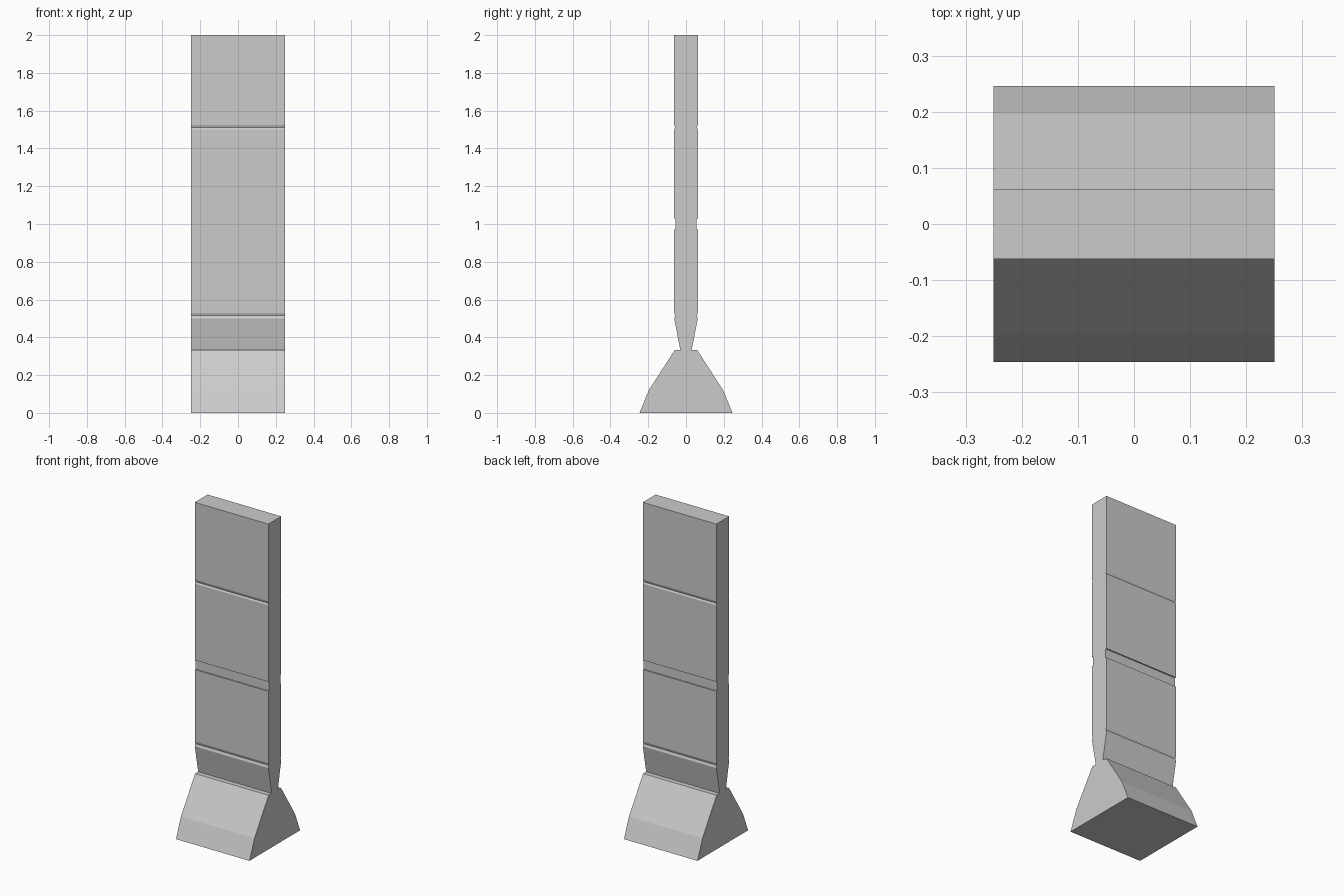
import bpy, bmesh

if "Cube" in bpy.data.objects:
    bpy.data.objects.remove(bpy.data.objects["Cube"])

HALF_WIDTH = 0.25


def extruded_part(name, half):
    """Mirror a (y, z) half profile and extrude it along x."""
    outline = half + [(-y, z) for y, z in reversed(half)]
    bm = bmesh.new()
    face = bm.faces.new([bm.verts.new((-HALF_WIDTH, y, z)) for y, z in outline])
    ext = bmesh.ops.extrude_face_region(bm, geom=[face], use_keep_orig=True)
    verts = [g for g in ext["geom"] if isinstance(g, bmesh.types.BMVert)]
    bmesh.ops.translate(bm, verts=verts, vec=(2 * HALF_WIDTH, 0, 0))
    bmesh.ops.recalc_face_normals(bm, faces=bm.faces)
    mesh = bpy.data.meshes.new(name)
    bm.to_mesh(mesh)
    bm.free()
    obj = bpy.data.objects.new(name, mesh)
    bpy.context.collection.objects.link(obj)
    return obj


W = 0.0625   # half thickness of the wall
G = 0.055    # half thickness inside the grooves

# One continuous section: flared foot, pinched neck, grooved upper slab
foot = [(0.246, 0), (0.197, 0.12), (0.06, 0.332)]
neck = [(0.03, 0.332), (W, 0.5)]
lower_groove = [(G + 0.002, 0.515), (W, 0.53)]
middle_notch = [(W, 0.972), (G, 0.972), (G, 1.03), (W, 1.03)]
upper_groove = [(W, 1.5), (G + 0.002, 1.51), (W, 1.525)]
top = [(W, 2.0)]

extruded_part("concrete_barrier_wall",
              foot + neck + lower_groove + middle_notch + upper_groove + top)
